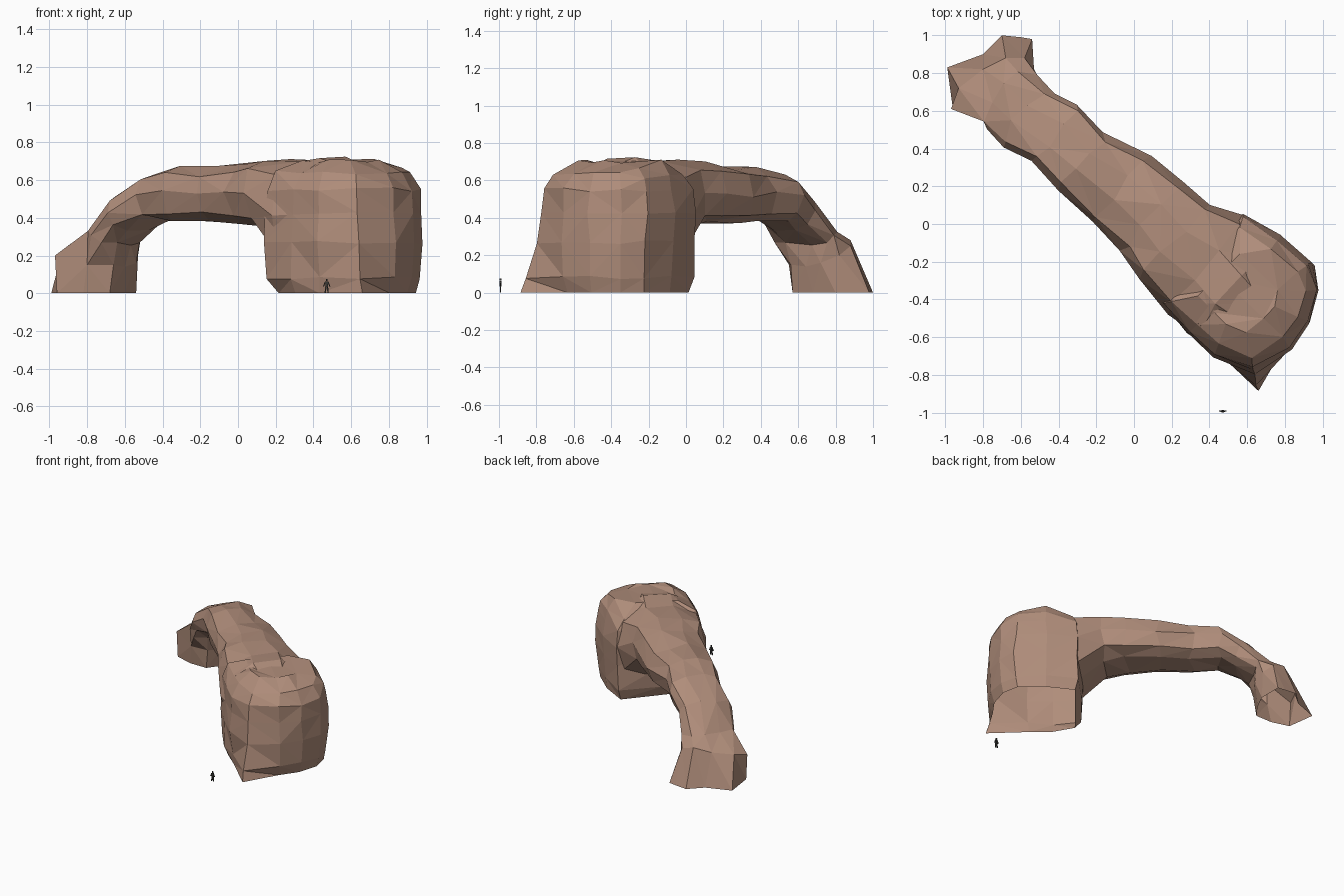
import bpy, bmesh, math, random
from mathutils import Vector

if "Cube" in bpy.data.objects:
    bpy.data.objects.remove(bpy.data.objects["Cube"])

random.seed(4)


def material(name, rgb):
    m = bpy.data.materials.new(name)
    m.diffuse_color = (*rgb, 1)
    m.use_nodes = True
    m.node_tree.nodes["Principled BSDF"].inputs["Base Color"].default_value = m.diffuse_color
    return m


ROCK = material("brown rock", (0.43, 0.265, 0.195))
DARK = material("dark figure", (0.04, 0.04, 0.035))


def loft(name, rings, mat):
    """Closed faceted mesh through a list of equal-sized rings."""
    bm = bmesh.new()
    vs = [[bm.verts.new(p) for p in r] for r in rings]
    n = len(vs[0])
    for a, b in zip(vs, vs[1:]):
        for i in range(n):
            j = (i + 1) % n
            bm.faces.new((a[i], a[j], b[j], b[i]))
    bm.faces.new(vs[0])
    bm.faces.new(vs[-1])
    bmesh.ops.triangulate(bm, faces=bm.faces[:])
    bmesh.ops.recalc_face_normals(bm, faces=bm.faces[:])
    me = bpy.data.meshes.new(name)
    bm.to_mesh(me)
    bm.free()
    ob = bpy.data.objects.new(name, me)
    me.materials.append(mat)
    bpy.context.collection.objects.link(ob)
    return ob


def jit(a):
    return random.uniform(-a, a)


def power(v, e):
    return math.copysign(abs(v) ** e, v)


# Splayed left foot: two hand-placed rings
rings = [
    [(-.80, .90, 0), (-.70, 1.0, 0), (-.60, .99, 0), (-.54, .98, 0), (-.54, .80, 0),
     (-.60, .68, 0), (-.68, .57, 0), (-.82, .57, 0), (-.96, .61, 0), (-.99, .83, 0)],
    [(-.80, .82, .25), (-.68, .88, .28), (-.58, .88, .25), (-.53, .82, .20),
     (-.54, .72, .16), (-.60, .64, .14), (-.66, .56, .15), (-.80, .55, .15),
     (-.97, .61, .20), (-.93, .72, .23)],
]

# Arch span: s runs along the arch, t across it
U, N = Vector((0.76, -0.65, 0)), Vector((0.65, 0.76, 0))
# outer s, outer z, inner s, inner z, t min, t max
stations = [
    (-1.00, 0.34, -0.85, 0.26, -0.13, 0.26),
    (-0.84, 0.52, -0.74, 0.34, -0.14, 0.25),
    (-0.62, 0.64, -0.62, 0.39, -0.11, 0.29),
    (-0.42, 0.68, -0.42, 0.385, -0.12, 0.27),
    (-0.18, 0.67, -0.18, 0.375, -0.14, 0.335),
    (0.05, 0.70, 0.05, 0.37, -0.16, 0.335),
    (0.22, 0.71, 0.22, 0.35, -0.21, 0.345),
    (0.42, 0.72, 0.44, 0.12, -0.24, 0.41),
    (0.62, 0.735, 0.62, 0.12, -0.23, 0.36),
    (0.80, 0.66, 0.80, 0.15, -0.16, 0.30),
]
SIDES = 10
for so, zo, si, zi, t0, t1 in stations:
    ring = []
    for k in range(SIDES):
        a = 2 * math.pi * k / SIDES + math.pi / SIDES
        f = 0.5 + 0.5 * power(math.cos(a), 0.7)
        side = power(math.sin(a), 0.95 if f > 0.5 else 0.7)
        t = (t0 + t1) / 2 + (t1 - t0) / 2 * side
        p = U * (si + (so - si) * f + jit(0.025)) + N * (t + jit(0.012))
        p.z = zi + (zo - zi) * f + jit(0.012)
        ring.append(p)
    rings.append(ring)
arch = loft("rock_arch", rings, ROCK)

# Massive right-hand pier: one plan outline, scaled at each height
plan = [(0.13, -0.42), (0.28, -0.58), (0.42, -0.70), (0.64, -0.78), (0.83, -0.66),
        (0.93, -0.52), (0.98, -0.35), (0.95, -0.21), (0.78, -0.06), (0.57, 0.05),
        (0.33, -0.18)]
cx, cy = 0.56, -0.36
levels = [(0, 0.91), (0.08, 0.97), (0.27, 1.0), (0.42, 0.99), (0.55, 0.96),
          (0.64, 0.82), (0.70, 0.50)]
toe = {0: 1.25, 0.08: 1.17, 0.27: 1.02}      # pointed toe at the front
rings = []
for z, sc in levels:
    ring = []
    for i, (x, y) in enumerate(plan):
        f, h = sc, z
        if i in (7, 8) and z > 0.6:          # raised shoulder at the back right
            f, h = (0.92, 0.62) if z < 0.7 else (0.78, 0.66 if i == 7 else 0.72)
        if i == 3 and z in toe:
            f = toe[z]
        if z == 0 and i in (0, 10):          # undercut below the opening
            f = 0.80
        j = 0.01 if z else 0
        ring.append((cx + (x - cx) * f + jit(j), cy + (y - cy) * f + jit(j),
                     h + jit(j)))
    rings.append(ring)
pier = loft("rock_pier", rings, ROCK)

# Fuse pier and span
mod = arch.modifiers.new("fuse", 'BOOLEAN')
mod.operation = 'UNION'
mod.solver = 'EXACT'
mod.object = pier
bpy.context.view_layer.objects.active = arch
arch.select_set(True)
bpy.ops.object.modifier_apply(modifier=mod.name)
bpy.data.objects.remove(pier)

# Leave the shell open at ground level
bm = bmesh.new()
bm.from_mesh(arch.data)
floor = [f for f in bm.faces if all(v.co.z < 0.001 for v in f.verts)]
bmesh.ops.delete(bm, geom=floor, context='FACES')
bm.to_mesh(arch.data)
bm.free()

# Tiny standing figure for scale
FX, FY = 0.47, -0.992


def limb(name, a, b, r):
    """Four-sided bar between two (x, z) points in the figure's plane."""
    rr = []
    for x, z in (a, b):
        rr.append([(FX + x + dx * r, FY + dy * r, z)
                   for dx, dy in ((-1, -1), (1, -1), (1, 1), (-1, 1))])
    return loft(name, rr, DARK)


limb("figure_torso", (0, 0.034), (0, 0.062), 0.006)
limb("figure_head", (0, 0.064), (0, 0.076), 0.0045)
for side, tag in ((-1, "left"), (1, "right")):
    limb(f"figure_{tag}_leg", (side * 0.008, 0), (side * 0.004, 0.036), 0.0035)
    limb(f"figure_{tag}_arm", (side * 0.017, 0.036), (side * 0.007, 0.061), 0.003)
